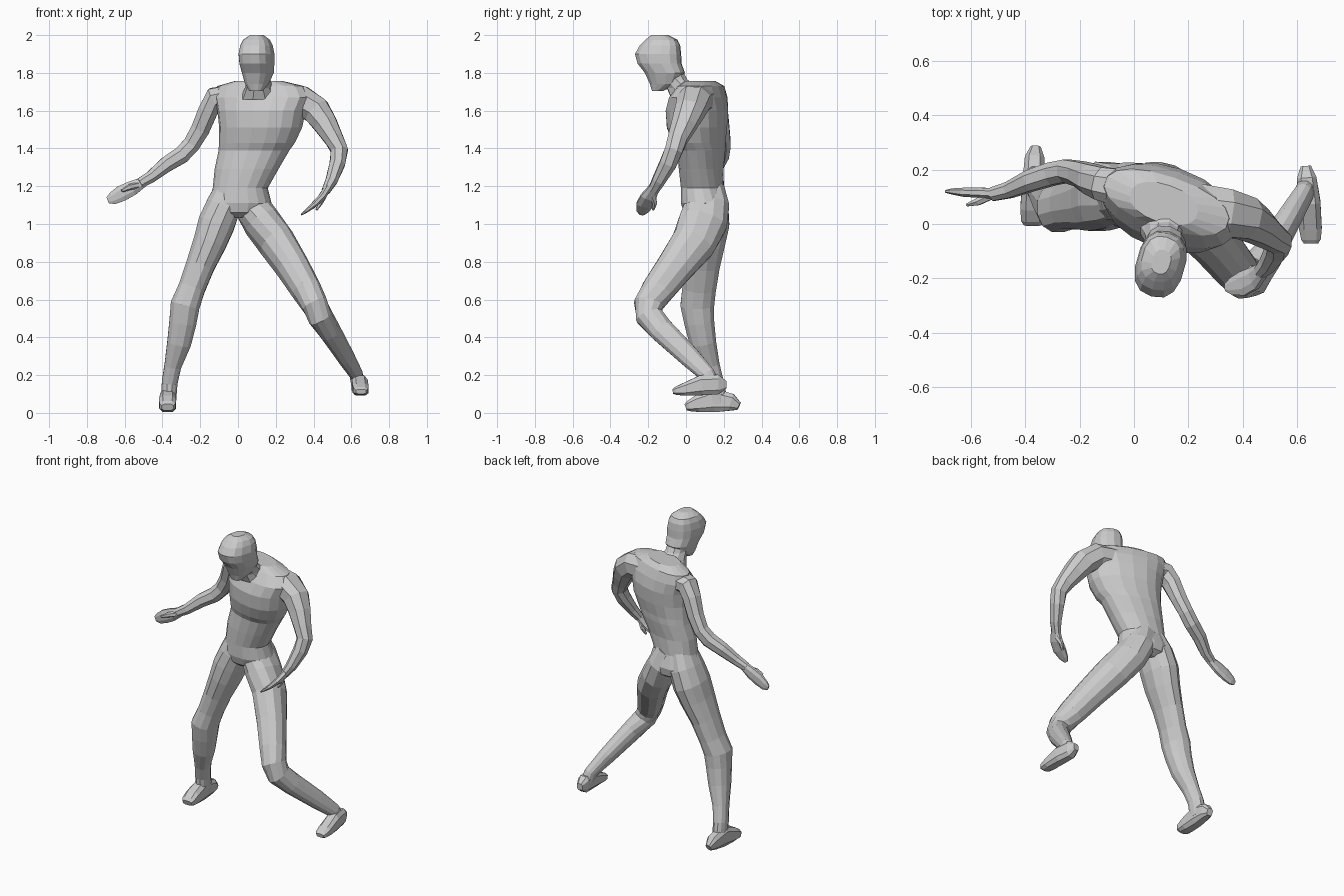
import bpy, bmesh, math
from mathutils import Vector


def loft(name, rings, n=10, side=(1, 0, 0), level=False, p=0.9):
    """Skin rings (x, y, z, half width, half depth[, yaw]) into a capped flat-shaded tube."""
    bm = bmesh.new()
    pts = [Vector(r[:3]) for r in rings]
    loops = []
    for i, r in enumerate(rings):
        if level:
            a = math.radians(r[5] if len(r) > 5 else 0)
            u, v = Vector((math.cos(a), math.sin(a), 0)), Vector((-math.sin(a), math.cos(a), 0))
        else:
            t = Vector()
            if i > 0:
                t += (pts[i] - pts[i - 1]).normalized()
            if i < len(pts) - 1:
                t += (pts[i + 1] - pts[i]).normalized()
            t.normalize()
            u = Vector(side)
            u = (u - t * u.dot(t)).normalized()
            v = t.cross(u)
        loop = []
        for k in range(n):
            q = 2 * math.pi * (k + 0.5) / n
            c, s = math.cos(q), math.sin(q)
            c = math.copysign(abs(c) ** p, c)
            s = math.copysign(abs(s) ** p, s)
            loop.append(bm.verts.new(pts[i] + u * c * r[3] + v * s * r[4]))
        loops.append(loop)
    for a, b in zip(loops, loops[1:]):
        for k in range(n):
            bm.faces.new((a[k], a[(k + 1) % n], b[(k + 1) % n], b[k]))
    bm.faces.new(loops[0])
    bm.faces.new(loops[-1])
    bmesh.ops.recalc_face_normals(bm, faces=bm.faces)
    me = bpy.data.meshes.new(name)
    bm.to_mesh(me)
    bm.free()
    ob = bpy.data.objects.new(name, me)
    bpy.context.collection.objects.link(ob)
    return ob


# Torso, twisting from hips to shoulders
loft("torso", [
    (0.01, 0.10, 1.035, .07, .08, -6),
    (0.01, 0.103, 1.06, .135, .115, -7),
    (0.01, 0.10, 1.11, .168, .126, -8),
    (0.012, 0.087, 1.19, .146, .112, -10),
    (0.045, 0.08, 1.29, .17, .113, -12),
    (0.085, 0.08, 1.39, .19, .12, -15),
    (0.10, 0.068, 1.43, .205, .13, -17),
    (0.12, 0.058, 1.51, .224, .148, -18),
    (0.125, 0.058, 1.60, .24, .152, -19),
    (0.13, 0.065, 1.67, .265, .13, -19),
    (0.12, 0.08, 1.73, .24, .095, -19),
    (0.11, 0.075, 1.757, .13, .07, -19)], n=18, level=True)

# Neck leaning forward into the head
loft("neck", [(.11, .03, 1.66, .10, .11, -16), (.11, -.015, 1.72, .07, .09, -16),
              (.11, -.06, 1.765, .06, .07, -16), (.105, -.09, 1.82, .06, .07, -16)],
     n=10, level=True)

# Head turned and bowed
loft("head", [
    (.095, -.15, 1.705, .035, .028, -16),
    (.10, -.115, 1.742, .06, .077, -16),
    (.105, -.112, 1.80, .08, .107, -16),
    (.10, -.14, 1.85, .088, .118, -16),
    (.098, -.148, 1.90, .09, .124, -16),
    (.098, -.138, 1.945, .082, .108, -16),
    (.098, -.13, 1.975, .068, .085, -16),
    (.10, -.14, 2.0, .034, .045, -16)], n=14, level=True, p=.8)

# Straight leg
loft("straight_leg", [
    (-.035, .10, 1.20, .08, .095), (-.075, .105, 1.10, .095, .122), (-.115, .103, 1.0, .10, .13),
    (-.15, .09, .90, .09, .12), (-.20, .08, .78, .078, .102),
    (-.245, .07, .66, .073, .092), (-.28, .06, .57, .08, .092),
    (-.292, .07, .48, .074, .082), (-.312, .09, .37, .065, .072),
    (-.345, .125, .25, .046, .055), (-.362, .15, .16, .043, .052),
    (-.367, .165, .05, .04, .06)], n=12)

# Bent leg
loft("bent_leg", [
    (.03, .105, 1.19, .085, .10), (.07, .112, 1.10, .095, .12), (.125, .09, 1.01, .10, .132),
    (.205, .04, .90, .098, .12), (.29, -.06, .77, .088, .10),
    (.362, -.15, .65, .079, .088), (.405, -.198, .575, .071, .08),
    (.435, -.193, .51, .067, .075), (.485, -.125, .435, .058, .067),
    (.568, .015, .30, .046, .057), (.625, .11, .205, .036, .045),
    (.637, .135, .14, .036, .046)], n=12)

# Feet, heel to toe
loft("straight_foot", [
    (-.362, .28, .035, .02, .022), (-.366, .24, .055, .038, .048),
    (-.37, .15, .068, .044, .068), (-.373, .06, .048, .048, .047),
    (-.373, .015, .036, .045, .03), (-.373, -.002, .03, .034, .018)], n=8, p=.65)
loft("bent_foot", [
    (.633, .213, .148, .02, .022), (.636, .17, .15, .038, .055),
    (.645, .08, .146, .044, .056), (.65, -.015, .123, .044, .034),
    (.652, -.055, .116, .038, .022), (.652, -.07, .113, .028, .013)], n=8, p=.65)

# Arm stretched out to the side
loft("stretched_arm", [
    (-.04, .13, 1.67, .075, .07), (-.12, .15, 1.665, .065, .065),
    (-.158, .165, 1.60, .06, .056), (-.20, .185, 1.50, .049, .053),
    (-.247, .195, 1.42, .045, .049), (-.30, .185, 1.365, .045, .049),
    (-.38, .16, 1.315, .042, .044), (-.46, .125, 1.25, .032, .034),
    (-.52, .11, 1.215, .027, .029)], n=8, side=(0, 1, 0))
loft("stretched_hand", [
    (-.50, .112, 1.222, .022, .028), (-.56, .115, 1.19, .02, .042),
    (-.62, .117, 1.16, .018, .045), (-.665, .12, 1.135, .012, .035),
    (-.69, .12, 1.125, .006, .018)], n=8, side=(0, 1, 0))
loft("stretched_thumb", [
    (-.53, .105, 1.205, .018, .018), (-.575, .082, 1.195, .015, .016),
    (-.615, .07, 1.175, .006, .008)], n=6, side=(0, 1, 0))

# Arm hanging bent at the elbow
loft("bent_arm", [
    (.24, .05, 1.655, .105, .088), (.34, .04, 1.652, .095, .083),
    (.415, .02, 1.60, .083, .079), (.462, -.01, 1.53, .07, .068),
    (.508, -.045, 1.45, .055, .054), (.537, -.065, 1.39, .05, .048),
    (.526, -.095, 1.32, .048, .044), (.495, -.145, 1.23, .037, .034),
    (.465, -.175, 1.175, .03, .024)], n=8, side=(0, 1, 0))
loft("bent_hand", [
    (.475, -.17, 1.19, .03, .022), (.442, -.20, 1.14, .045, .02),
    (.40, -.22, 1.10, .048, .016), (.36, -.23, 1.068, .034, .01),
    (.336, -.235, 1.05, .015, .005)], n=8, side=(0, 1, 0))
loft("bent_thumb", [
    (.455, -.18, 1.15, .02, .016), (.435, -.165, 1.11, .014, .013),
    (.415, -.175, 1.075, .007, .006)], n=6, side=(0, 1, 0))
